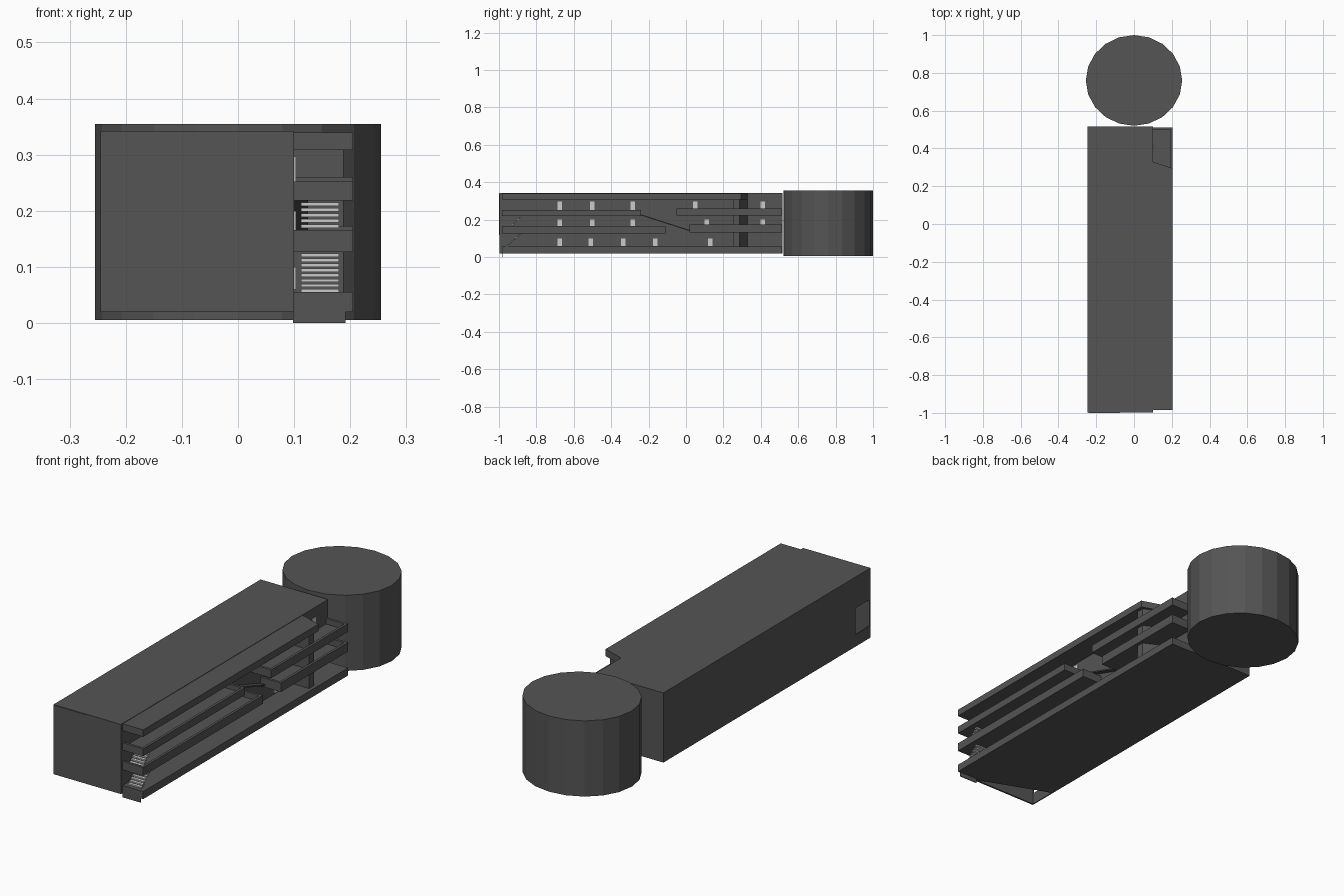
import bpy, bmesh, math

if "Cube" in bpy.data.objects:
    bpy.data.objects.remove(bpy.data.objects["Cube"])


def material(name, v):
    m = bpy.data.materials.new(name)
    m.diffuse_color = (v, v, v, 1)
    m.use_nodes = True
    m.node_tree.nodes["Principled BSDF"].inputs["Base Color"].default_value = m.diffuse_color
    return m


DARK = material("dark_grey", 0.09)
LIGHT = material("light_grey", 0.6)


def finish(name, bm, mat):
    bmesh.ops.recalc_face_normals(bm, faces=bm.faces)
    me = bpy.data.meshes.new(name)
    bm.to_mesh(me)
    bm.free()
    me.materials.append(mat)
    ob = bpy.data.objects.new(name, me)
    bpy.context.collection.objects.link(ob)
    return ob


def prism(name, pts, z0, z1, mat=DARK):
    """Extrude a plan outline from z0 to z1."""
    bm = bmesh.new()
    f = bm.faces.new([bm.verts.new((x, y, z0)) for x, y in pts])
    r = bmesh.ops.extrude_face_region(bm, geom=[f])
    for v in r["geom"]:
        if isinstance(v, bmesh.types.BMVert):
            v.co.z = z1
    return finish(name, bm, mat)


def box(name, x0, x1, y0, y1, z0, z1, mat=DARK):
    return prism(name, [(x0, y0), (x1, y0), (x1, y1), (x0, y1)], z0, z1, mat)


def cut(ob, cutter):
    cutter.hide_render = True
    m = ob.modifiers.new("cut", 'BOOLEAN')
    m.operation = 'DIFFERENCE'
    m.object = cutter
    bpy.context.view_layer.objects.active = ob
    bpy.ops.object.modifier_apply(modifier=m.name)
    bpy.data.objects.remove(cutter)


# Round tower at the back, 20 sides
tower = [(0.255 * math.sin(i * math.pi / 10), 0.76 + 0.24 * math.cos(i * math.pi / 10))
         for i in range(20)]
prism("round_tower", tower, 0.005, 0.355)

# Main block with an angled hollow in the front left corner, open below and at the side
block = box("main_block", -0.245, 0.10, -0.998, 0.515, 0.02, 0.342)
cut(block, prism("hollow_cutter", [(-0.24, -0.99), (0.095, -0.99), (-0.24, -0.86)], -0.05, 0.2))
cut(block, box("window_cutter", -0.3, -0.22, -0.989, -0.89, 0.075, 0.198))
box("front_panel", -0.24, -0.075, -1.0, -0.997, 0.118, 0.34)

# Gallery roof with slanted end, ground slab and front step
XI, XO, F, B = 0.099, 0.205, -0.985, 0.512
prism("gallery_roof", [(XI, F), (XO, F), (XO, 0.295), (XI, 0.33)], 0.308, 0.34)
box("ground_slab", XI, XO, F, B, 0.02, 0.055)
box("front_step", 0.098, 0.192, F, F + 0.004, 0.0, 0.021)


# Trough-shaped walkways: floor, outer parapet and two end parapets
def walkway(name, y0, y1, z0, z1):
    t = 0.012
    box(name + "_floor", XI, XO, y0, y1, z0, z0 + 0.012)
    box(name + "_parapet", XO - t, XO, y0, y1, z0, z1)
    box(name + "_front_end", XI, XO, y0, y0 + t, z0, z1)
    box(name + "_back_end", XI, XO, y1 - t, y1, z0, z1)


walkway("upper_front_walkway", F, -0.24, 0.218, 0.252)
walkway("upper_back_walkway", -0.05, B, 0.222, 0.26)
walkway("lower_front_walkway", F, -0.11, 0.127, 0.166)
walkway("lower_back_walkway", 0.02, B, 0.131, 0.173)

# Cross wall with slanted back face
prism("cross_wall", [(XI, 0.25), (0.188, 0.25), (0.188, 0.285), (XI, 0.33)], 0.05, 0.31)

# Thin ramp between the walkways
bm = bmesh.new()
f = bm.faces.new([bm.verts.new((0.1, y, z)) for y, z in
                  ((-0.25, 0.225), (0.03, 0.135), (0.03, 0.141), (-0.25, 0.231))])
r = bmesh.ops.extrude_face_region(bm, geom=[f])
bmesh.ops.translate(bm, vec=(0.025, 0, 0),
                    verts=[v for v in r["geom"] if isinstance(v, bmesh.types.BMVert)])
finish("link_ramp", bm, DARK)


# Light stairs at the front end
def stairs(name, z0, z1, n):
    h = (z1 - z0) / n
    for i in range(n):
        y = -0.965 + 0.08 * i / n
        z = z0 + i * h
        box(f"{name}_{i + 1}", 0.112, 0.18, y, y + 0.014, z, z + h * 0.65, LIGHT)


stairs("lower_stair", 0.055, 0.127, 8)
stairs("upper_stair", 0.14, 0.218, 8)

# Light doors along the gallery wall
rows = [(0.06, 0.10, (-0.675, -0.51, -0.335, -0.165, 0.13)),
        (0.14, 0.20, (-0.675, -0.50, -0.285, 0.11, 0.41)),
        (0.231, 0.297, (-0.675, -0.50, -0.285, 0.05, 0.41))]
for lvl, (z0, z1, ys) in enumerate(rows):
    for k, y in enumerate(ys):
        box(f"door_{lvl + 1}_{k + 1}", XI, 0.103, y - 0.012, y + 0.012, z0, z1, LIGHT)
